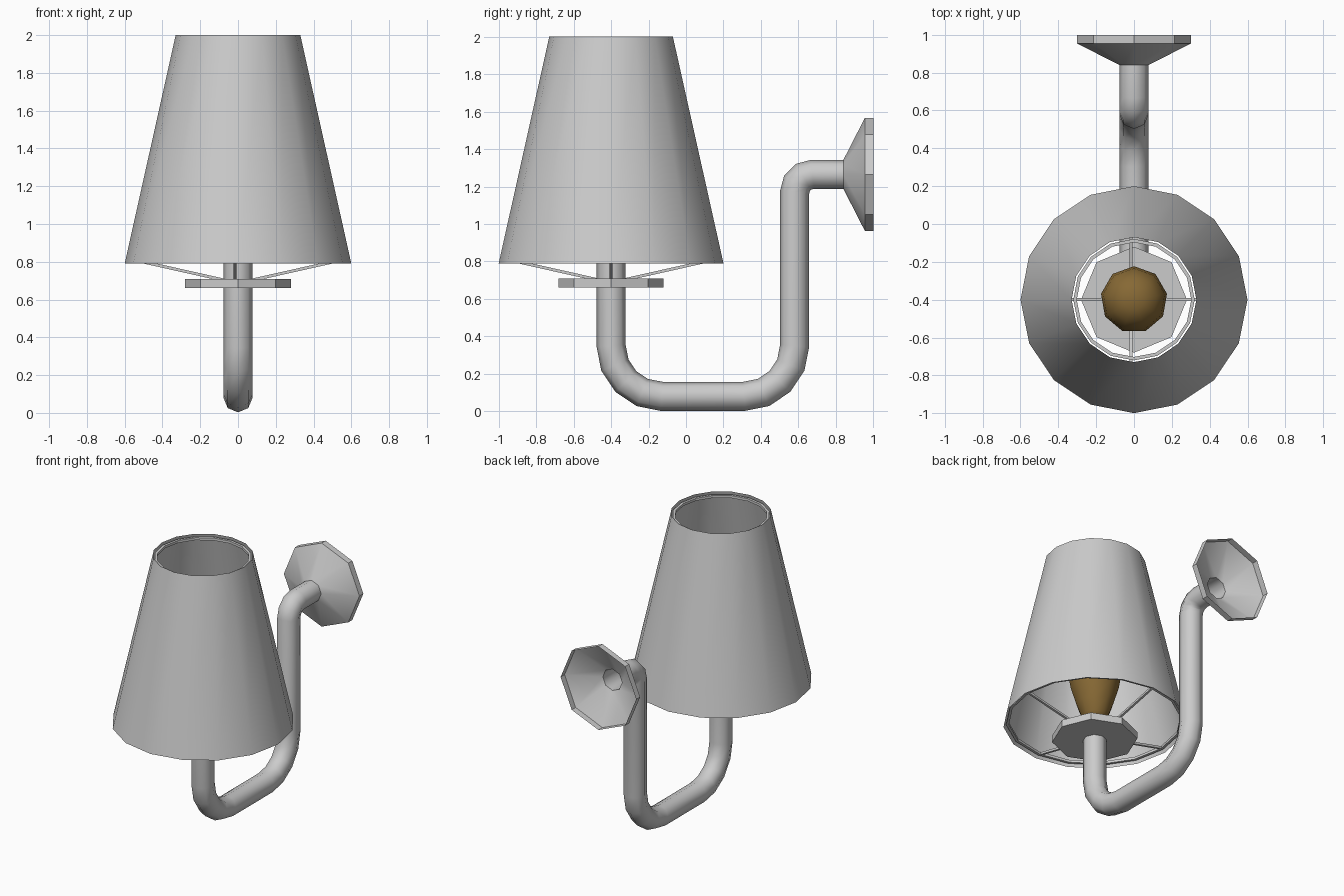
import bpy, math
from math import sin, cos, pi, radians
from mathutils import Vector, Matrix

if "Cube" in bpy.data.objects:
    bpy.data.objects.remove(bpy.data.objects["Cube"])

LAMP = Vector((0, -0.4, 0))


def make(name, verts, faces, smooth=None):
    me = bpy.data.meshes.new(name)
    me.from_pydata([tuple(v) for v in verts], [], faces)
    me.update()
    ob = bpy.data.objects.new(name, me)
    bpy.context.collection.objects.link(ob)
    if smooth:
        bpy.ops.object.select_all(action='DESELECT')
        ob.select_set(True)
        bpy.context.view_layer.objects.active = ob
        bpy.ops.object.shade_smooth_by_angle(angle=radians(smooth))
    return ob


def skin(rings, closed=False):
    # quads joining consecutive rings of equal size
    n, m = len(rings[0]), len(rings)
    verts = [v for r in rings for v in r]
    faces = []
    for i in range(m if closed else m - 1):
        j = (i + 1) % m
        for k in range(n):
            l = (k + 1) % n
            faces.append((i * n + k, i * n + l, j * n + l, j * n + k))
    return verts, faces


def lathe(name, profile, sides, mat=Matrix.Translation(LAMP), start=0.0,
          smooth=None, caps=False, closed=False):
    rings = [[mat @ Vector((r * cos(start + 2 * pi * k / sides),
                            r * sin(start + 2 * pi * k / sides), z))
              for k in range(sides)] for r, z in profile]
    verts, faces = skin(rings, closed)
    if caps:
        faces.append(tuple(reversed(range(sides))))
        faces.append(tuple(range(len(verts) - sides, len(verts))))
    return make(name, verts, faces, smooth)


def bend(cy, cz, r, a0, a1, n):
    return [(cy + r * cos(radians(a0 + (a1 - a0) * i / n)),
             cz + r * sin(radians(a0 + (a1 - a0) * i / n))) for i in range(n + 1)]


# bent arm: octagonal pipe swept in the yz plane
path = [(-0.4, 0.82)]
path += bend(-0.13, 0.35, 0.27, 180, 270, 4)
path += bend(0.31, 0.35, 0.27, 270, 360, 4)
path += bend(0.675, 1.17, 0.095, 180, 90, 3)
path += [(0.84, 1.265)]
R, rings = 0.077, []
pts = [Vector((0, y, z)) for y, z in path]
for i, p in enumerate(pts):
    a = (p - pts[i - 1]).normalized() if i else None
    b = (pts[i + 1] - p).normalized() if i < len(pts) - 1 else None
    t = ((a or b) + (b or a)).normalized()
    side = Vector((1, 0, 0))
    up = t.cross(side)
    stretch = 1 / t.dot(b or a)
    rings.append([p + R * (cos(k * pi / 4) * side + sin(k * pi / 4) * up * stretch)
                  for k in range(8)])
v, f = skin(rings)
f.append(tuple(range(8)))
make("arm", v, f, 50)

# wall plate: hollow cone with a short rim, open at the back
wall = Matrix.Translation((0, 0, 1.265)) @ Matrix.Rotation(-pi / 2, 4, 'X')
lathe("wall_plate", [(0.077, 0.84), (0.302, 0.955), (0.302, 1.0)], 8, wall, smooth=30)

# holder disc
lathe("holder_disc", [(0.28, 0.66), (0.28, 0.71)], 8, caps=True)

# bulb
bulb = lathe("bulb", [(0.06, 0.80), (0.09, 0.84), (0.125, 0.93), (0.16, 1.04), (0.177, 1.14),
                      (0.165, 1.22), (0.12, 1.29), (0.055, 1.325)],
             9, start=pi / 2, smooth=60, caps=True)
amber = bpy.data.materials.new("amber")
amber.diffuse_color = (0.24, 0.14, 0.035, 1)
amber.use_nodes = True
amber.node_tree.nodes["Principled BSDF"].inputs["Base Color"].default_value = amber.diffuse_color
bulb.data.materials.append(amber)

# shade: thin open cone
lathe("shade", [(0.6, 0.79), (0.33, 2.0)], 16, smooth=30)

# wire rings just inside the shade
for name, r, z in (("lower_ring", 0.573, 0.815), ("upper_ring", 0.312, 1.975)):
    w = 0.009
    lathe(name, [(r - w, z - w), (r + w, z - w), (r + w, z + w), (r - w, z + w)],
          16, closed=True)

# four spokes from the holder to the lower ring
for i in range(4):
    rot = Matrix.Translation(LAMP) @ Matrix.Rotation(i * pi / 2, 4, 'Z')
    off = -0.015 if i == 1 else 0.015 if i == 3 else 0
    off = 0.015 if i == 1 else -0.015 if i == 3 else off
    w = 0.008
    sec = [(-w, -w), (w, -w), (w, w), (-w, w)]
    rings = [[rot @ Vector((r, off + a, z + b)) for a, b in sec]
             for r, z in ((0.06, 0.70), (0.573, 0.815))]
    v, f = skin(rings)
    make("spoke_%d" % (i + 1), v, f + [(3, 2, 1, 0), (4, 5, 6, 7)])
